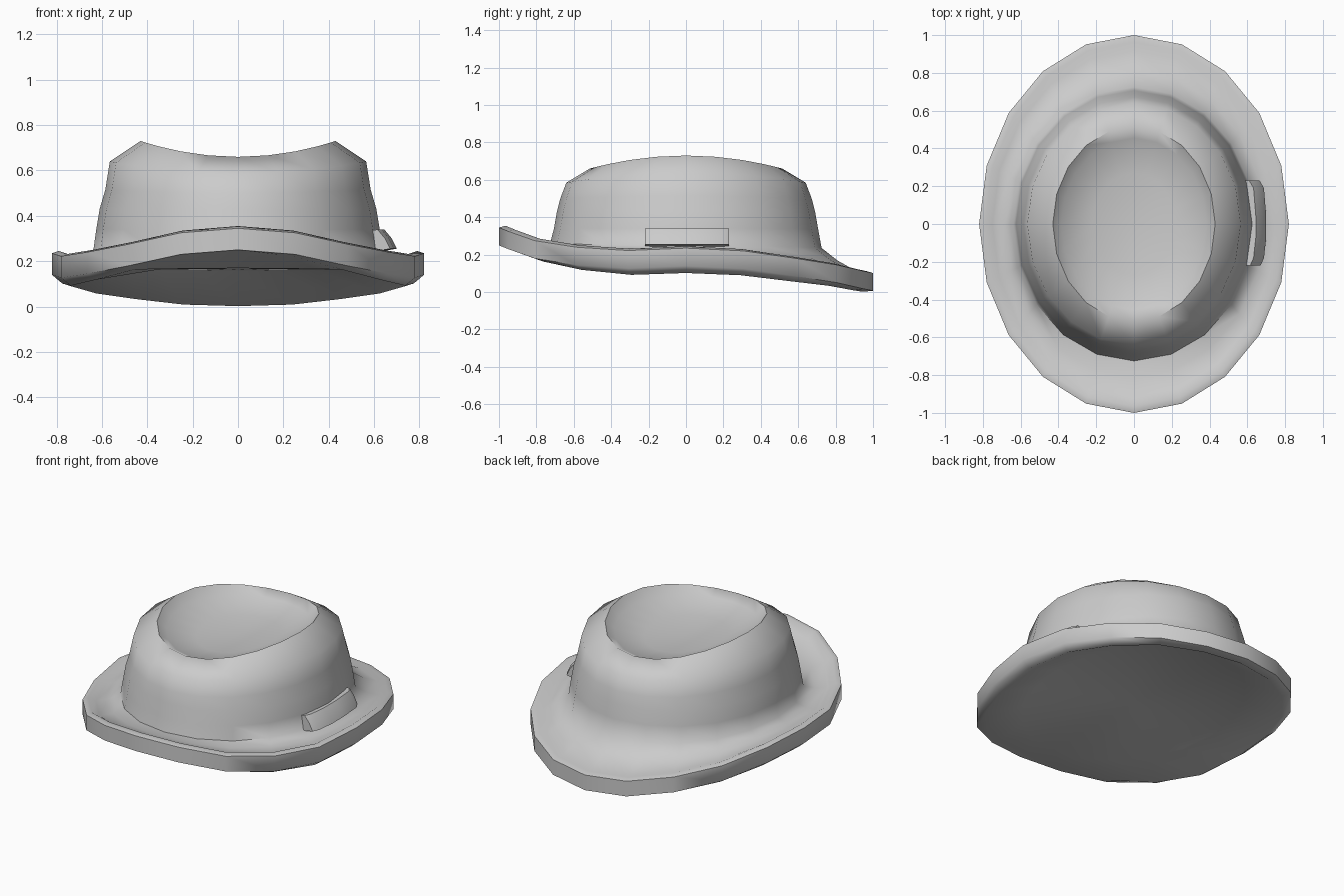
import bpy, bmesh, math

if "Cube" in bpy.data.objects:
    bpy.data.objects.remove(bpy.data.objects["Cube"])

SEG = 20
# Height of the brim edge from front (-y) round to back (+y)
EDGE = [.355, .335, .285, .25, .232, .245, .23, .19, .155, .122, .112]


def loft(name, rings, angle):
    """Skin closed rings of points into one capped mesh; a one-point ring is a pole."""
    bm = bmesh.new()
    loops = [[bm.verts.new(p) for p in r] for r in rings]
    for a, b in zip(loops, loops[1:]):
        n = max(len(a), len(b))
        for i in range(n):
            j = (i + 1) % n
            if len(a) == 1:
                bm.faces.new((a[0], b[i], b[j]))
            elif len(b) == 1:
                bm.faces.new((a[j], a[i], b[0]))
            else:
                bm.faces.new((a[j], a[i], b[i], b[j]))
    for end in (loops[0], loops[-1]):
        if len(end) > 2:
            bm.faces.new(end)
    bmesh.ops.recalc_face_normals(bm, faces=bm.faces)
    mesh = bpy.data.meshes.new(name)
    bm.to_mesh(mesh)
    bm.free()
    ob = bpy.data.objects.new(name, mesh)
    bpy.context.collection.objects.link(ob)
    bpy.ops.object.select_all(action='DESELECT')
    ob.select_set(True)
    bpy.context.view_layer.objects.active = ob
    bpy.ops.object.shade_smooth_by_angle(angle=math.radians(angle))
    return ob


def oval(rx, ry, height):
    """Elliptical ring; height(c, e) takes the front-back cosine and brim edge height."""
    pts = []
    for k in range(SEG):
        t = 2 * math.pi * k / SEG
        c = -math.cos(t)
        pts.append((rx * math.sin(t), ry * c, height(c, EDGE[min(k, SEG - k)])))
    return pts


def crown(rx, ry, side, end):
    return oval(rx, ry, lambda c, e: side + (end - side) * c * c)


def brim(rx, ry, base, follow):
    return oval(rx, ry, lambda c, e: base + follow * (e - .23))


# Closed, dished underside
under = [
    [(0, 0, .165)],
    brim(.57, .72, .163, .05),
    oval(.775, .945, lambda c, e: e - .11 - .033 * (1 - c * c)),
]
# Thick curled brim, sweeping in to the foot of the crown
brim_top = [
    brim(.82, 1, .125, 1),
    brim(.82, 1, .22, 1),
    brim(.79, .965, .23, 1),
    brim(.75, .915, .21, .85),
    brim(.69, .81, .222, .45),
    brim(.637, .725, .25, .12),
]
# Crown wall, saddle-shaped rim and dented top
crown_rings = [
    crown(.625, .706, .34, .34),
    crown(.61, .69, .43, .43),
    crown(.585, .672, .515, .50),
    crown(.565, .64, .64, .585),
    crown(.43, .515, .73, .66),
    crown(.385, .455, .675, .63),
    crown(.22, .27, .61, .60),
    [(0, 0, .595)],
]
loft("hat_body", under + brim_top + crown_rings, 60)

# Flat bow on the right side of the band
PROFILE = [(.56, .325), (.645, .34), (.678, .30), (.70, .255), (.58, .235)]
STATIONS = [(-.22, -.03), (-.18, -.012), (-.07, 0), (.04, 0), (.19, -.012), (.23, -.035)]
loft("side_bow", [[(x + dx, y, z) for x, z in PROFILE] for y, dx in STATIONS], 50)
